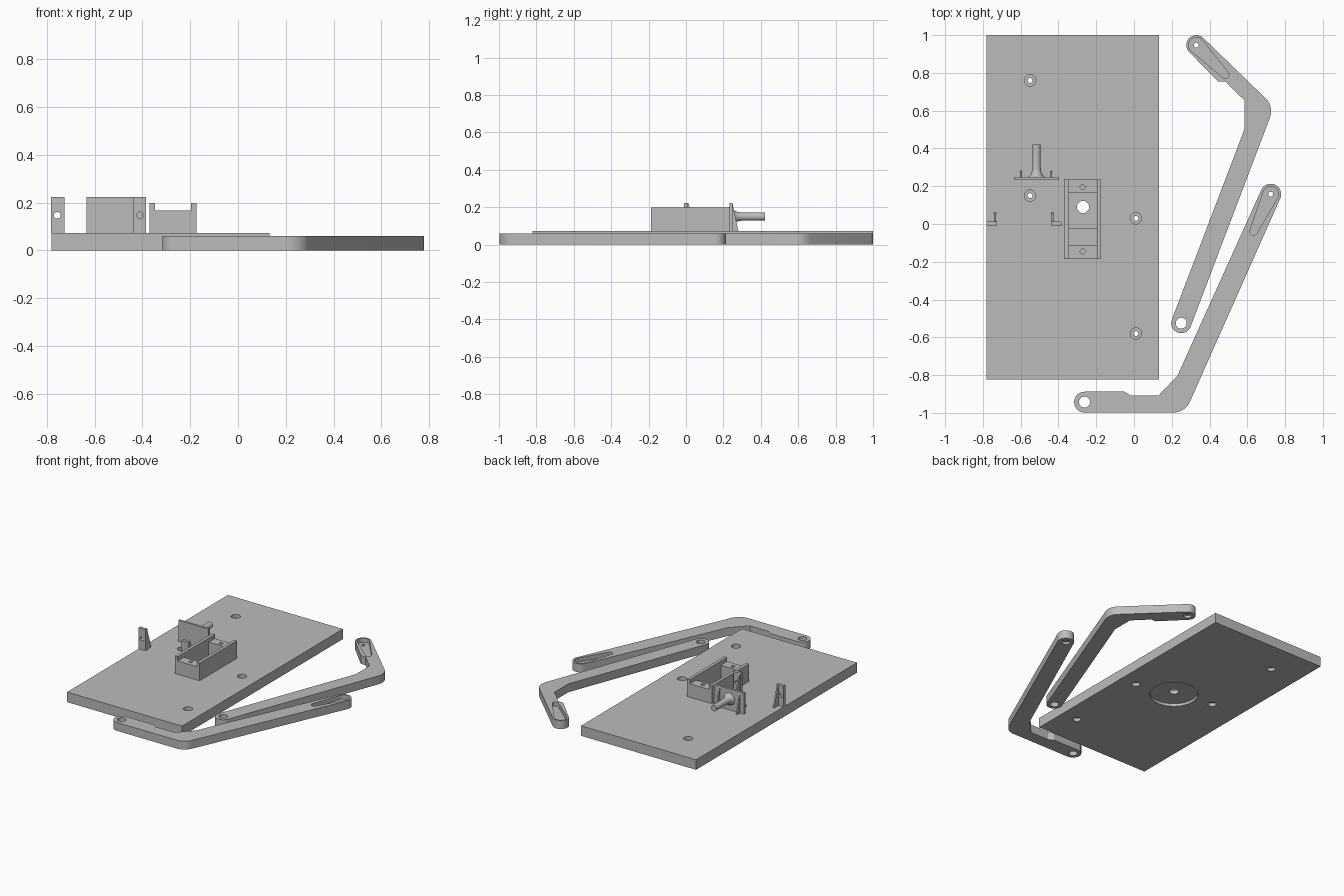
import bpy, bmesh, math
from mathutils import Matrix

if "Cube" in bpy.data.objects:
    bpy.data.objects.remove(bpy.data.objects["Cube"])

grey = bpy.data.materials.new("plastic_grey")
grey.diffuse_color = (0.5, 0.5, 0.5, 1)
grey.use_nodes = True
grey.node_tree.nodes["Principled BSDF"].inputs["Base Color"].default_value = grey.diffuse_color


def path(items, step=10):
    """Flat outline: (x, y) points and (cx, cy, r, start, end) arcs in degrees."""
    pts = []
    for it in items:
        if len(it) == 2:
            pts.append(it)
            continue
        cx, cy, r, a, b = it
        n = max(2, round(abs(b - a) / step))
        for i in range(n + 1):
            t = math.radians(a + (b - a) * i / n)
            pts.append((cx + r * math.cos(t), cy + r * math.sin(t)))
    return pts


def prism(name, pts, lo, hi, axis="z"):
    """Extrude an outline along z, y (outline in x, z) or x (outline in y, z)."""
    put = {"z": lambda u, v, w: (u, v, w),
           "y": lambda u, v, w: (u, w, v),
           "x": lambda u, v, w: (w, u, v)}[axis]
    bm = bmesh.new()
    face = bm.faces.new([bm.verts.new(put(u, v, lo)) for u, v in pts])
    ext = bmesh.ops.extrude_face_region(bm, geom=[face])["geom"]
    bmesh.ops.translate(bm, vec=put(0, 0, hi - lo),
                        verts=[g for g in ext if isinstance(g, bmesh.types.BMVert)])
    bmesh.ops.recalc_face_normals(bm, faces=bm.faces)
    mesh = bpy.data.meshes.new(name)
    bm.to_mesh(mesh)
    bm.free()
    mesh.materials.append(grey)
    ob = bpy.data.objects.new(name, mesh)
    bpy.context.collection.objects.link(ob)
    return ob


def box(name, x0, x1, y0, y1, z0, z1):
    return prism(name, [(x0, y0), (x1, y0), (x1, y1), (x0, y1)], z0, z1)


def disc(x, y, r, lo, hi, axis="z", n=32):
    pts = [(x + r * math.cos(i * math.tau / n), y + r * math.sin(i * math.tau / n))
           for i in range(n)]
    return prism("cutter", pts, lo, hi, axis)


def teardrop(a, ra, b, rb, lo, hi):
    """Tapered slot around two circles."""
    d = math.degrees(math.atan2(b[1] - a[1], b[0] - a[0]))
    k = math.degrees(math.acos((ra - rb) / math.dist(a, b)))
    return prism("cutter", path([(*a, ra, d + k, d + 360 - k), (*b, rb, d - k, d + k)]), lo, hi)


def cut(ob, cutters):
    bpy.context.view_layer.objects.active = ob
    for c in cutters:
        m = ob.modifiers.new("cut", "BOOLEAN")
        m.operation, m.solver, m.object = "DIFFERENCE", "EXACT", c
        bpy.ops.object.modifier_apply(modifier=m.name)
        bpy.data.objects.remove(c)


# Base plate: double counterbored screw holes, axle hole, round recess below
TOP = 0.072
HUB = (-0.27, 0.09)
plate = box("base_plate", -0.78, 0.132, -0.822, 1.0, 0, TOP)
holes = [disc(*HUB, 0.16, -0.1, 0.02, n=48), disc(*HUB, 0.032, -0.1, 0.2)]
for x, y in [(-0.55, 0.76), (-0.55, 0.15), (0.01, 0.03), (0.01, -0.58)]:
    holes += [disc(x, y, 0.03, 0.045, 0.2), disc(x, y, 0.027, -0.1, 0.025),
              disc(x, y, 0.013, -0.1, 0.2)]
holes.append(box("cutter", -0.348, -0.196, -0.025, 0.165, 0.05, 0.2))
cut(plate, holes)

# Motor holder: two long walls with lower drilled blocks at both ends
for name, x0, x1 in [("left", -0.37, -0.348), ("right", -0.196, -0.174)]:
    box("holder_wall_" + name, x0, x1, -0.186, 0.235, TOP, 0.198)
for name, y0, y1, hy in [("front", -0.186, -0.115, -0.145), ("back", 0.165, 0.235, 0.195)]:
    block = box("holder_block_" + name, -0.348, -0.196, y0, y1, TOP, 0.168)
    cut(block, [disc(-0.272, hy, 0.013, 0.09, 0.3)])


# Triangular rib behind an upright part
def gusset(name, x, y0, y1, z1):
    prism(name, [(y0, TOP), (y1, TOP), (y0, z1)], x - 0.005, x + 0.005, "x")


# Two drilled uprights
for name, x0, x1, hx, rib in [("left", -0.782, -0.726, -0.757, -0.735),
                              ("right", -0.44, -0.385, -0.41, -0.432)]:
    ear = box("upright_" + name, x0, x1, -0.01, 0.012, TOP, 0.223)
    cut(ear, [disc(hx, 0.147, 0.014, -0.1, 0.1, "y", 20)])
    gusset("upright_rib_" + name, rib, 0.012, 0.06, 0.223)

# Flange with ribs and a flared spindle
box("spindle_flange", -0.635, -0.397, 0.232, 0.248, TOP, 0.223)
for name, x in [("left", -0.598), ("right", -0.438)]:
    gusset("flange_rib_" + name, x, 0.248, 0.28, 0.223)
bm = bmesh.new()
prof = [(0.045, 0.247), (0.033, 0.258), (0.026, 0.273), (0.022, 0.295), (0.022, 0.422)]
rings = [[bm.verts.new((-0.516 + r * math.cos(i * math.tau / 32), y,
                        0.15 + r * math.sin(i * math.tau / 32))) for i in range(32)]
         for r, y in prof]
for a, b in zip(rings, rings[1:]):
    for i in range(32):
        j = (i + 1) % 32
        bm.faces.new((a[i], a[j], b[j], b[i]))
bm.faces.new(rings[0])
bm.faces.new(rings[-1])
bmesh.ops.recalc_face_normals(bm, faces=bm.faces)
mesh = bpy.data.meshes.new("spindle")
bm.to_mesh(mesh)
bm.free()
mesh.materials.append(grey)
bpy.context.collection.objects.link(bpy.data.objects.new("spindle", mesh))


# Bent arms: tapered slot at one end, plain pivot hole at the other
def arm(name, outline, slot_a, slot_b, pivot):
    ob = prism(name, path(outline), 0, 0.06)
    cut(ob, [teardrop(slot_a, 0.041, slot_b, 0.02, 0.03, 0.2),
             disc(*slot_a, 0.027, -0.1, 0.018), disc(*slot_a, 0.013, -0.1, 0.2),
             disc(*pivot, 0.029, -0.1, 0.2)])


arm("upper_arm",
    [(0.33, 0.947, 0.053, 225, 45), (0.631, 0.597, 0.095, 45, -21),
     (0.25, -0.525, 0.053, -21, -201), (0.584, 0.50), (0.584, 0.655),
     (0.483, 0.755), (0.446, 0.755)],
    (0.33, 0.947), (0.483, 0.79), (0.25, -0.525))
arm("lower_arm",
    [(-0.262, -0.943, 0.055, 270, 90), (-0.05, -0.888), (-0.018, -0.908), (0.13, -0.908),
     (0.23, -0.803), (0.724, 0.158, 0.055, 155.7, -24.3), (0.209, -0.903, 0.095, -24.3, -90)],
    (0.724, 0.158), (0.633, -0.04), (-0.262, -0.943))

# Smooth the round sides, keep the edges sharp
for ob in bpy.context.scene.objects:
    ob.select_set(True)
bpy.context.view_layer.objects.active = plate
bpy.ops.object.shade_smooth_by_angle(angle=math.radians(30))
